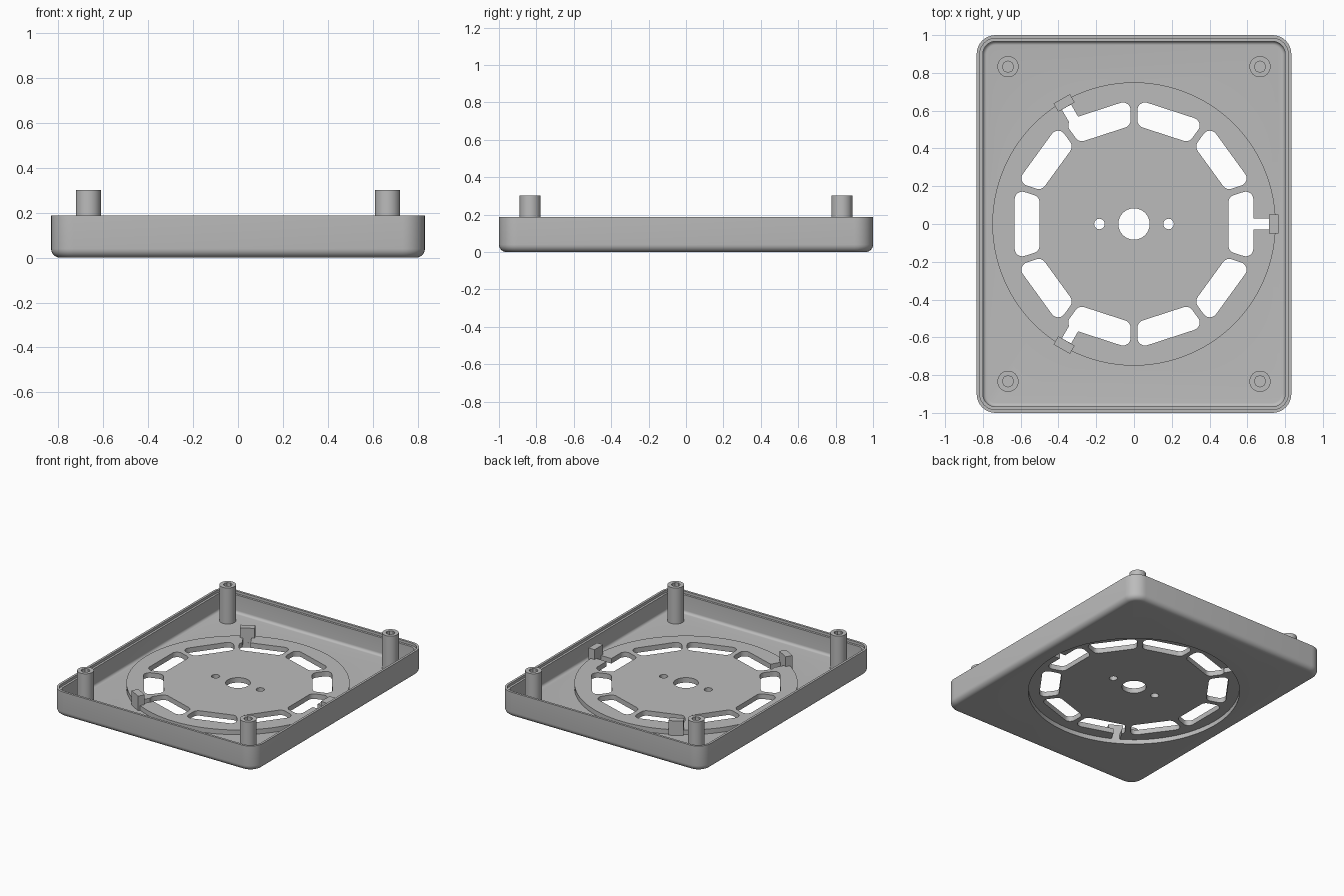
import bpy, bmesh, math
from mathutils import Vector, Matrix

cube = bpy.data.objects.get("Cube")
if cube:
    bpy.data.objects.remove(cube, do_unlink=True)

grey = bpy.data.materials.new("grey_plastic")
grey.use_nodes = True
GREY = (0.5, 0.5, 0.5, 1)
grey.diffuse_color = GREY
grey.node_tree.nodes["Principled BSDF"].inputs["Base Color"].default_value = GREY

FLOOR, DISC_TOP = 0.035, 0.07
RECESS_R, DISC_R = 0.715, 0.75
TABS = [0, 120, 240]


def loft(bm, rings, matrix=Matrix()):
    """Skin a stack of equal-length rings and cap both ends."""
    loops = [[bm.verts.new(matrix @ Vector(p)) for p in ring] for ring in rings]
    for a, b in zip(loops, loops[1:]):
        for i in range(len(a)):
            j = (i + 1) % len(a)
            bm.faces.new((a[i], a[j], b[j], b[i]))
    bm.faces.new(loops[0][::-1])
    bm.faces.new(loops[-1])


def circle(r, z, n, x=0, y=0):
    return [(x + r * math.cos(t), y + r * math.sin(t), z)
            for t in (2 * math.pi * i / n for i in range(n))]


def cylinder(bm, r, z0, z1, n, x=0, y=0):
    loft(bm, [circle(r, z, n, x, y) for z in (z0, z1)])


def rounded(corners, r, z, steps=6):
    """Counter-clockwise polygon with each corner replaced by an arc."""
    pts, n = [], len(corners)
    for i, c in enumerate(corners):
        c = Vector(c)
        d0 = (Vector(corners[i - 1]) - c).normalized()
        d1 = (Vector(corners[(i + 1) % n]) - c).normalized()
        half = d0.angle(d1) / 2
        centre = c + (d0 + d1).normalized() * r / math.sin(half)
        reach = r / math.tan(half)
        v0, v1 = c + d0 * reach - centre, c + d1 * reach - centre
        a0 = math.atan2(v0.y, v0.x)
        for k in range(steps + 1):
            a = a0 + (math.pi - 2 * half) * k / steps
            pts.append((centre.x + r * math.cos(a), centre.y + r * math.sin(a), z))
    return pts


def box(bm, x0, x1, half_y, z0, z1, angle):
    base = [(x0, -half_y), (x1, -half_y), (x1, half_y), (x0, half_y)]
    loft(bm, [[(x, y, z) for x, y in base] for z in (z0, z1)],
         Matrix.Rotation(math.radians(angle), 4, 'Z'))


def finish(name, bm):
    bmesh.ops.recalc_face_normals(bm, faces=bm.faces)
    mesh = bpy.data.meshes.new(name)
    bm.to_mesh(mesh)
    bm.free()
    ob = bpy.data.objects.new(name, mesh)
    bpy.context.collection.objects.link(ob)
    mesh.materials.append(grey)
    return ob


def select(ob):
    bpy.ops.object.select_all(action='DESELECT')
    ob.select_set(True)
    bpy.context.view_layer.objects.active = ob


def cut(ob, cutter):
    """Subtract the cutter, then discard it."""
    cutter.hide_render = True
    select(ob)
    mod = ob.modifiers.new("cut", 'BOOLEAN')
    mod.operation, mod.solver, mod.object = 'DIFFERENCE', 'EXACT', cutter
    bpy.ops.object.modifier_apply(modifier=mod.name)
    bpy.data.objects.remove(cutter, do_unlink=True)


def smooth(ob):
    select(ob)
    bpy.ops.object.shade_smooth_by_angle(angle=math.radians(30))


# Tray: rounded bottom edge, stepped lip, filleted inside floor
def tray_ring(inset, z):
    x, y = 0.833 - inset, 1 - inset
    return rounded([(-x, -y), (x, -y), (x, y), (-x, y)], 0.1 - inset, z, 8)


def quarter(r, inset, z, inward):
    arc = []
    for k in range(7):
        a = math.pi / 2 * k / 6
        arc.append((inset - r * math.sin(a), z - r * math.cos(a)))
    return [(i, h) for i, h in (arc[::-1] if inward else arc)]


profile = quarter(0.04, 0.04, 0.04, False)
profile += [(0, 0.187), (0.017, 0.187), (0.017, 0.168), (0.033, 0.168)]
profile += quarter(0.02, 0.053, FLOOR + 0.02, True)
bm = bmesh.new()
loft(bm, [tray_ring(i, z) for i, z in profile])
tray = finish("tray", bm)

# Round opening under the raised disc
bm = bmesh.new()
cylinder(bm, RECESS_R, -0.1, 0.1, 96)
cut(tray, finish("recess_cutter", bm))
smooth(tray)

# Raised disc
bm = bmesh.new()
cylinder(bm, DISC_R, FLOOR - 0.002, DISC_TOP, 96)
disc = finish("raised_disc", bm)

# Ring of ten vent slots, hub hole and two screw holes
bm = bmesh.new()
R0, R1 = 0.5, 0.632
w0, w1 = (r * math.tan(math.pi / 10) - 0.019 for r in (R0, R1))
slot = [(R0, -w0), (R1, -w1), (R1, w1), (R0, w0)]
for i in range(10):
    loft(bm, [rounded(slot, 0.04, z) for z in (-0.1, 0.2)],
         Matrix.Rotation(math.pi / 5 * i, 4, 'Z'))
cylinder(bm, 0.083, -0.1, 0.2, 40)
for x in (-0.183, 0.183):
    cylinder(bm, 0.028, -0.1, 0.2, 20, x)
cut(disc, finish("vent_cutter", bm))

# Narrow necks leading from the slots out to the tabs
bm = bmesh.new()
for angle in TABS:
    box(bm, 0.575, RECESS_R, 0.028, -0.1, 0.2, angle)
cut(disc, finish("neck_cutter", bm))
smooth(disc)

# Three tab blocks on the disc rim
bm = bmesh.new()
for angle in TABS:
    box(bm, RECESS_R, 0.765, 0.05, FLOOR - 0.01, 0.143, angle)
finish("rim_tabs", bm)

# Corner posts with blind screw holes
posts, holes = bmesh.new(), bmesh.new()
for x in (-0.667, 0.667):
    for y in (-0.833, 0.833):
        cylinder(posts, 0.056, FLOOR - 0.01, 0.302, 32, x, y)
        cylinder(holes, 0.03, 0.1, 0.4, 8, x, y)
corner_posts = finish("corner_posts", posts)
cut(corner_posts, finish("post_hole_cutter", holes))
smooth(corner_posts)
